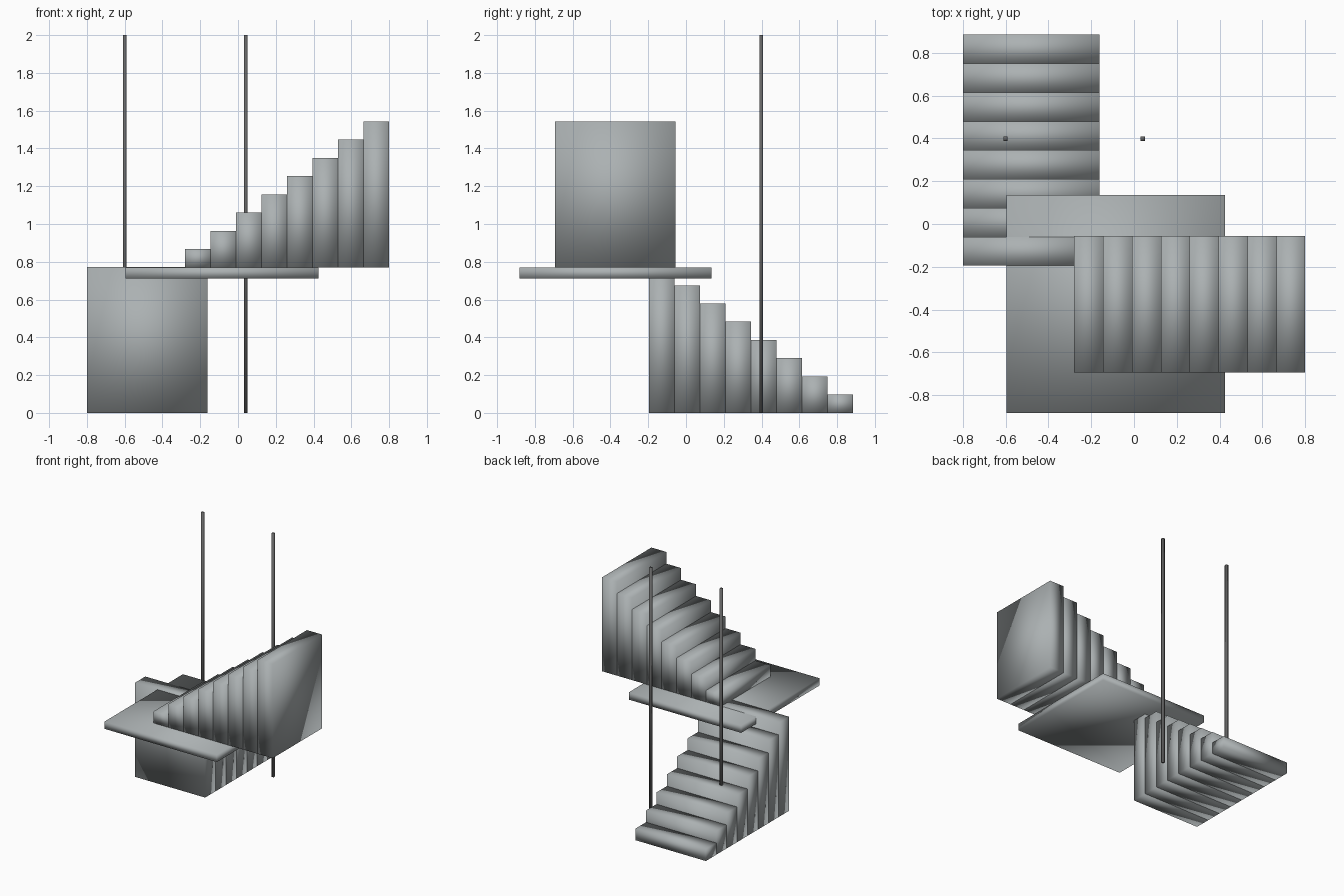
import bpy
import bmesh
from mathutils import Vector

cube = bpy.data.objects.get("Cube")
if cube:
    bpy.data.objects.remove(cube, do_unlink=True)


def make_material(name, rgb):
    mat = bpy.data.materials.new(name)
    mat.use_nodes = True
    mat.diffuse_color = (*rgb, 1)
    mat.node_tree.nodes["Principled BSDF"].inputs["Base Color"].default_value = (*rgb, 1)
    return mat


concrete = make_material("cool concrete grey", (0.41, 0.44, 0.447))
dark = make_material("dark post grey", (0.13, 0.13, 0.13))


def box(name, low, high, material):
    """Box between two corners, with soft shading across shared corners."""
    low, high = Vector(low), Vector(high)
    bm = bmesh.new()
    bmesh.ops.create_cube(bm, size=1)
    bmesh.ops.scale(bm, vec=high - low, verts=bm.verts)
    bmesh.ops.translate(bm, vec=(low + high) / 2, verts=bm.verts)
    for face in bm.faces:
        face.smooth = True
    mesh = bpy.data.meshes.new(name)
    bm.to_mesh(mesh)
    bm.free()
    mesh.materials.append(material)
    obj = bpy.data.objects.new(name, mesh)
    bpy.context.collection.objects.link(obj)


STEPS = 8
TREAD = 0.135
RISE = 0.0965
LANDING_TOP = 0.771

for i in range(STEPS):
    # Lower flight climbs towards the front
    back = 0.885 - i * TREAD
    box(f"lower_step_{i + 1}", (-0.8, back - TREAD, 0),
        (-0.162, back, (i + 1) * RISE), concrete)
    # Upper flight climbs towards the left
    start = -0.28 + i * TREAD
    box(f"upper_step_{i + 1}", (start, -0.694, LANDING_TOP),
        (start + TREAD, -0.055, LANDING_TOP + (i + 1) * RISE), concrete)

# Landing slab between the flights
box("landing", (-0.595, -0.882, 0.711), (0.425, 0.135, LANDING_TOP), concrete)

# Two tall thin posts
for name, x in (("right_post", -0.6), ("left_post", 0.041)):
    box(name, (x - 0.01, 0.388, 0), (x + 0.01, 0.408, 2), dark)
